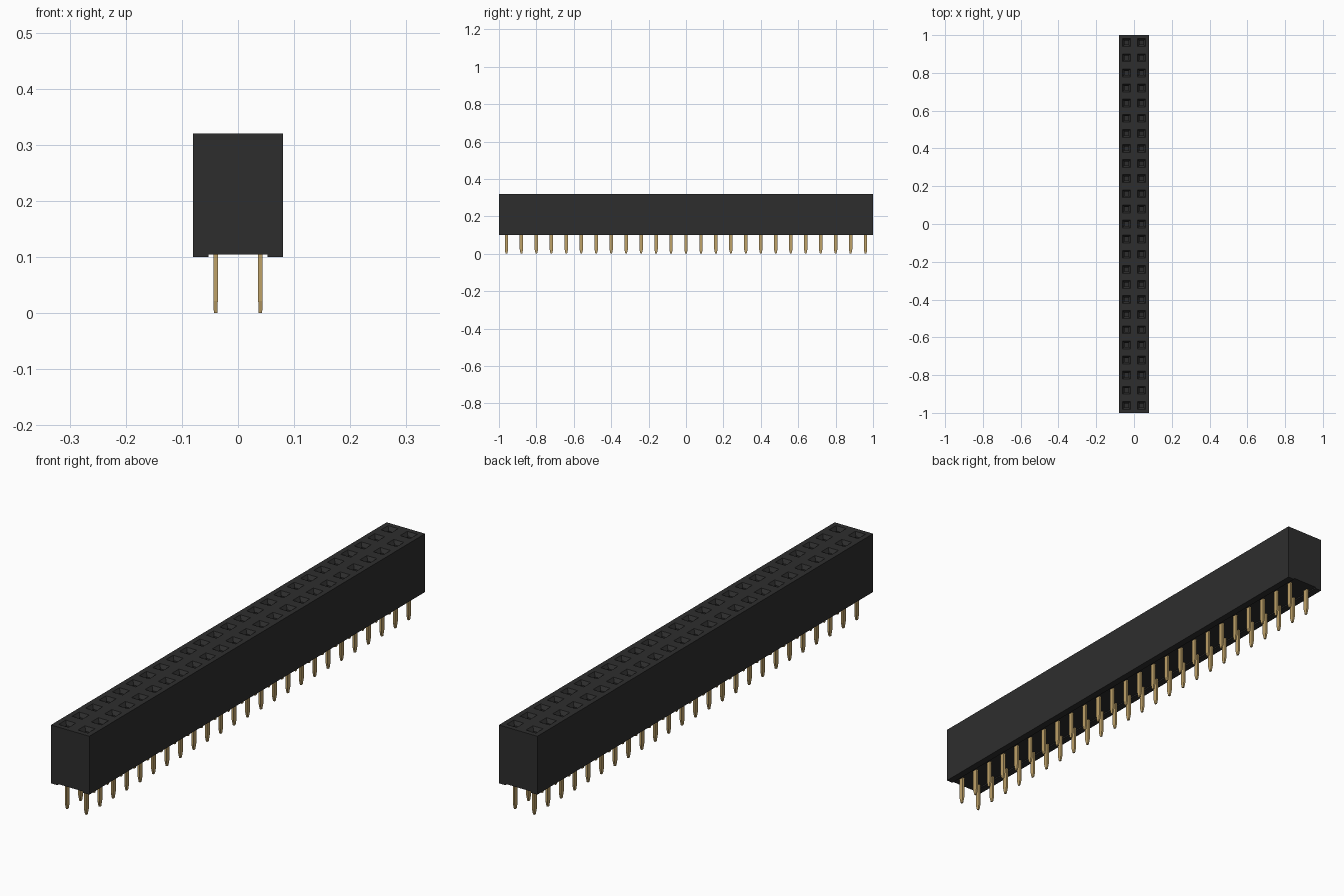
import bpy
import bmesh

if "Cube" in bpy.data.objects:
    bpy.data.objects.remove(bpy.data.objects["Cube"])

PITCH = 0.08
ROWS = 25
XS = (-0.04, 0.04)
YS = [(i - (ROWS - 1) / 2) * PITCH for i in range(ROWS)]
TOP, BOTTOM, SLOT = 0.32, 0.10, 0.105


def material(name, rgb):
    m = bpy.data.materials.new(name)
    m.diffuse_color = (*rgb, 1)
    m.use_nodes = True
    m.node_tree.nodes["Principled BSDF"].inputs["Base Color"].default_value = m.diffuse_color
    return m


def make_object(name, bm, mat):
    bmesh.ops.remove_doubles(bm, verts=bm.verts, dist=0.0005)
    bmesh.ops.recalc_face_normals(bm, faces=bm.faces)
    mesh = bpy.data.meshes.new(name)
    bm.to_mesh(mesh)
    bm.free()
    mesh.materials.append(mat)
    ob = bpy.data.objects.new(name, mesh)
    bpy.context.collection.objects.link(ob)
    return ob


def rings(bm, x, y, levels, cap_start=False, cap_end=True):
    """Stack of rectangles (half x, half y, z) joined by walls."""
    loops = [[bm.verts.new((x + sx * hx, y + sy * hy, z))
              for sx, sy in ((-1, -1), (1, -1), (1, 1), (-1, 1))]
             for hx, hy, z in levels]
    for a, b in zip(loops, loops[1:]):
        for i in range(4):
            j = (i + 1) % 4
            bm.faces.new((a[i], a[j], b[j], b[i]))
    if cap_start:
        bm.faces.new(loops[0])
    if cap_end:
        bm.faces.new(loops[-1])


black = material("black plastic", (0.027, 0.027, 0.027))
gold = material("gold metal", (0.52, 0.36, 0.14))

# Housing: top tiles with funnel-shaped sockets, one per contact
bm = bmesh.new()
half = PITCH / 2
for x in XS:
    for y in YS:
        rings(bm, x, y, [(half, half, TOP), (0.021, 0.021, TOP),
                         (0.011, 0.011, TOP - 0.014), (0.011, 0.011, TOP - 0.15)])

# Housing: side walls and slotted underside as a swept profile
profile = [(-0.08, TOP), (-0.08, BOTTOM), (-0.053, BOTTOM), (-0.053, SLOT),
           (0.053, SLOT), (0.053, BOTTOM), (0.08, BOTTOM), (0.08, TOP)]
stations = [-1.0 + PITCH * i for i in range(ROWS + 1)]
sections = [[bm.verts.new((x, y, z)) for x, z in profile] for y in stations]
for a, b in zip(sections, sections[1:]):
    for i in range(len(profile) - 1):
        bm.faces.new((a[i], a[i + 1], b[i + 1], b[i]))
for end, y in ((sections[0], -1.0), (sections[-1], 1.0)):
    bm.faces.new(end + [bm.verts.new((0, y, TOP))])
make_object("socket_housing", bm, black)

# Contact pins: flat blades with tapered tips
bm = bmesh.new()
for x in XS:
    for y in YS:
        rings(bm, x, y, [(0.003, 0.004, 0.0), (0.004, 0.009, 0.022),
                         (0.004, 0.009, SLOT + 0.01)], cap_start=True)
make_object("contact_pins", bm, gold)
